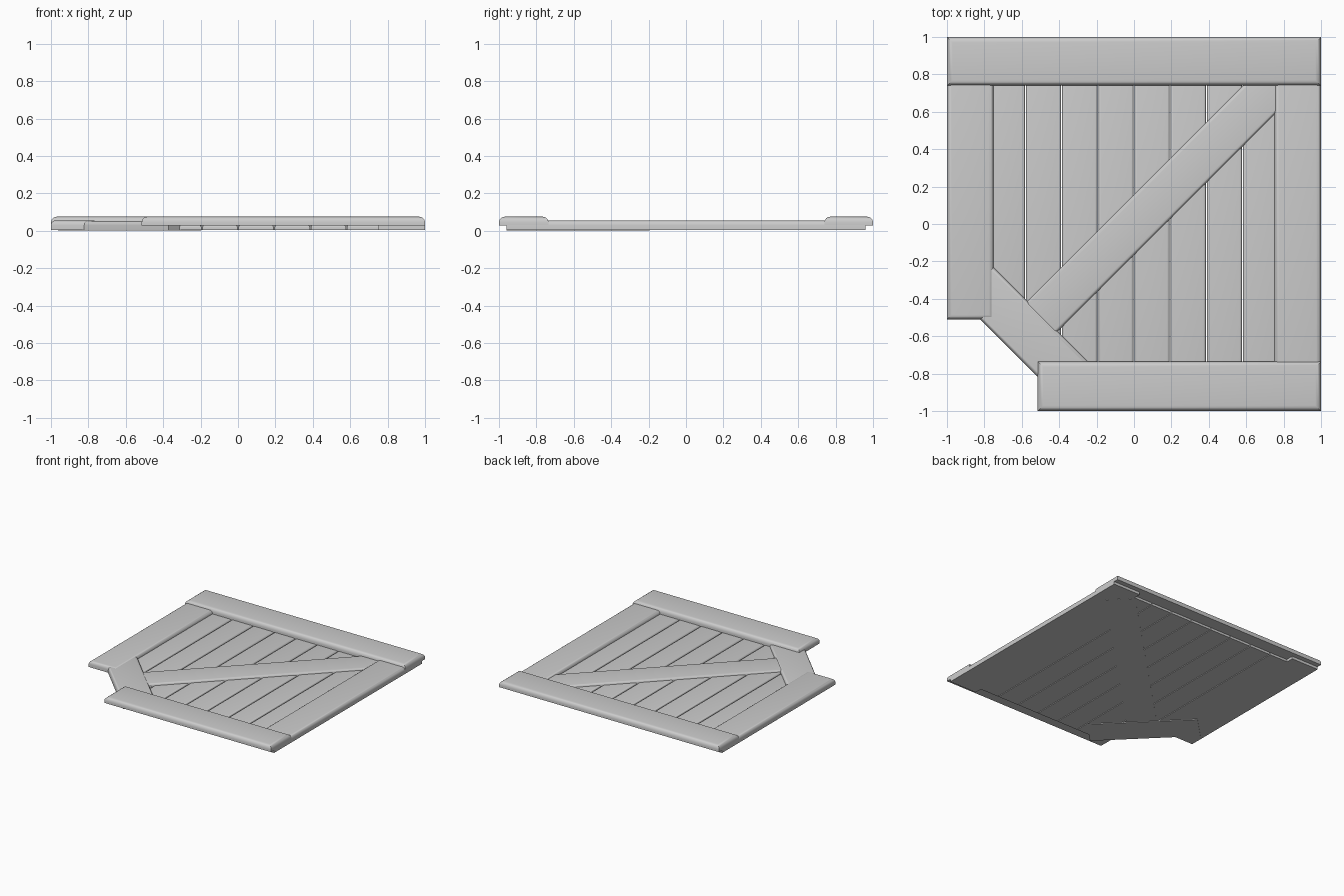
import bpy, bmesh, math
from mathutils import Matrix

if "Cube" in bpy.data.objects:
    bpy.data.objects.remove(bpy.data.objects["Cube"])


def board(name, center, size, z0, z1, radius=0.025, angle=0.0):
    """Flat-bottomed board with rounded upper and slightly eased vertical edges."""
    bm = bmesh.new()
    bmesh.ops.create_cube(bm, size=1)
    bmesh.ops.scale(bm, vec=(size[0], size[1], z1 - z0), verts=bm.verts)
    top = [e for e in bm.edges if all(v.co.z > 0 for v in e.verts)]
    bmesh.ops.bevel(bm, geom=top, offset=radius, offset_type='OFFSET',
                    segments=4, profile=0.5, affect='EDGES')
    bm.transform(Matrix.Translation((center[0], center[1], (z0 + z1) / 2))
                 @ Matrix.Rotation(angle, 4, 'Z'))
    mesh = bpy.data.meshes.new(name)
    bm.to_mesh(mesh)
    bm.free()
    obj = bpy.data.objects.new(name, mesh)
    bpy.context.collection.objects.link(obj)
    bpy.ops.object.select_all(action='DESELECT')
    obj.select_set(True)
    bpy.context.view_layer.objects.active = obj
    bpy.ops.object.shade_smooth_by_angle(angle=math.radians(40))
    return obj


def span(name, x0, x1, y0, y1, z0, z1, radius=0.025):
    return board(name, ((x0 + x1) / 2, (y0 + y1) / 2), (x1 - x0, y1 - y0), z0, z1, radius)


# Thin vertical planks, the first two shortened behind the corner board
edges = [-0.77, -0.58, -0.387, -0.193, 0.0, 0.193, 0.387, 0.58, 0.77]
bottoms = [-0.52, -0.7] + [-0.9] * 6
for i, low in enumerate(bottoms):
    span(f"plank_{i + 1}", edges[i] + 0.003, edges[i + 1] - 0.003, low, 0.9, 0.005, 0.03, 0.012)

# Side boards, tucked under the end boards
span("left_side_board", -1, -0.75, -0.51, 0.96, 0.005, 0.055)
span("right_side_board", 0.75, 1, -0.96, 0.96, 0.005, 0.055)

# Raised end boards
span("top_end_board", -1, 1, 0.74, 1, 0.027, 0.075, 0.03)
span("bottom_end_board", -0.515, 1, -1, -0.735, 0.027, 0.075, 0.03)

# Diagonal brace running from the cut corner to the opposite corner
r = math.sqrt(2)
board("diagonal_brace", (0.135, 0.13), (1.37 * r, 0.228), 0.004, 0.046, 0.018, math.radians(45))

# Board across the cut corner
board("corner_board", (-0.58, -0.577), (0.59 * r, 0.248), 0.0, 0.051, 0.022, math.radians(-45))
